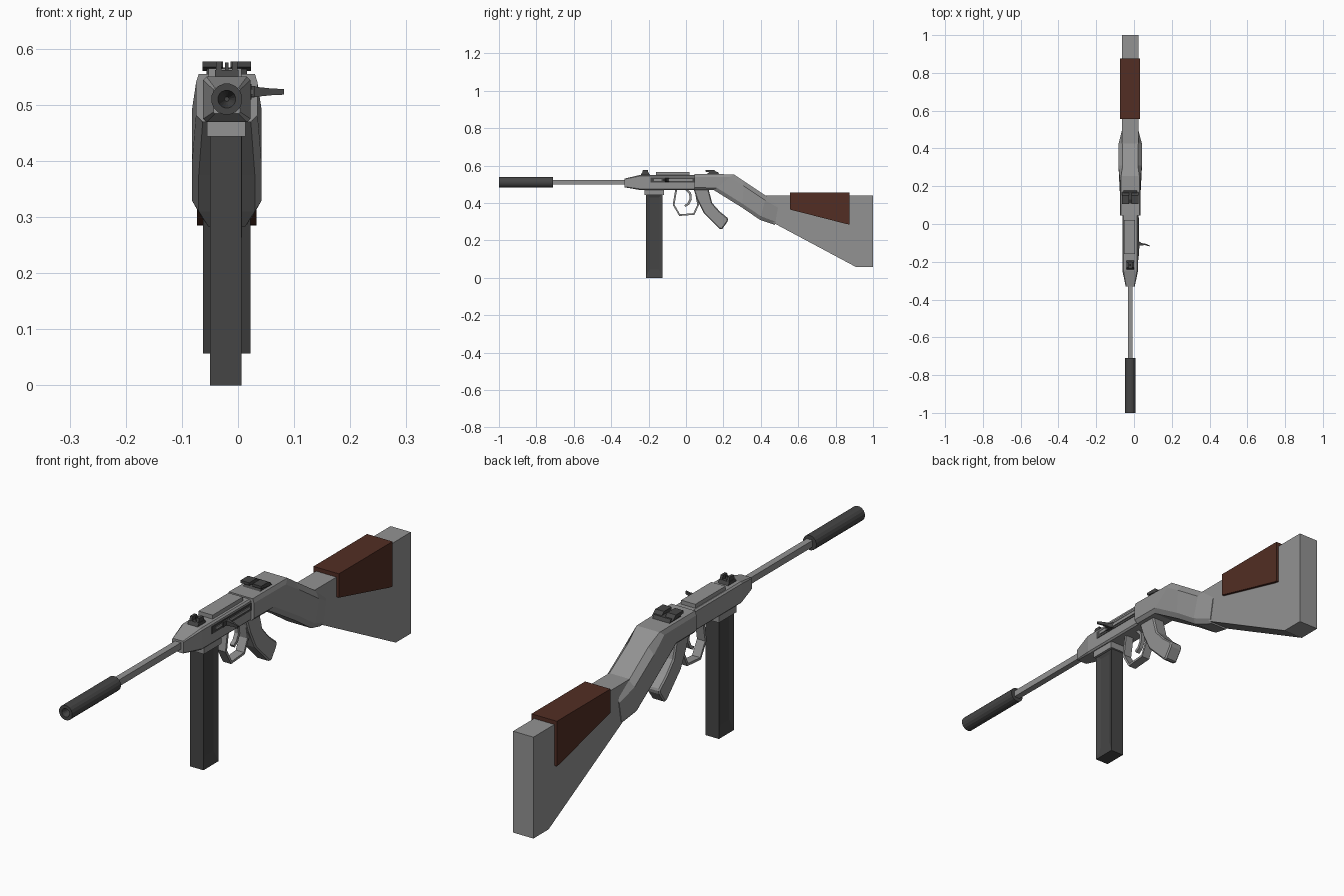
import bpy, bmesh, math
from mathutils import Vector

if "Cube" in bpy.data.objects:
    bpy.data.objects.remove(bpy.data.objects["Cube"])

CX = -0.02  # centre line of the gun


def material(name, rgb):
    m = bpy.data.materials.new(name)
    m.diffuse_color = (*rgb, 1)
    m.use_nodes = True
    m.node_tree.nodes["Principled BSDF"].inputs["Base Color"].default_value = m.diffuse_color
    return m


GREY = material("grey metal", (0.29, 0.29, 0.29))
DARK = material("dark metal", (0.06, 0.06, 0.06))
WOOD = material("brown wood", (0.085, 0.027, 0.017))


def finish(name, bm, mat):
    bmesh.ops.recalc_face_normals(bm, faces=bm.faces)
    me = bpy.data.meshes.new(name)
    bm.to_mesh(me)
    bm.free()
    me.materials.append(mat)
    ob = bpy.data.objects.new(name, me)
    bpy.context.collection.objects.link(ob)
    return ob


def loft(name, rings, mat, caps=True):
    """Skin a list of equal-length point rings."""
    bm = bmesh.new()
    rows = [[bm.verts.new(p) for p in r] for r in rings]
    n = len(rows[0])
    for a, b in zip(rows, rows[1:]):
        for i in range(n):
            j = (i + 1) % n
            bm.faces.new((a[i], a[j], b[j], b[i]))
    if caps:
        bm.faces.new(rows[0])
        bm.faces.new(rows[-1])
    return finish(name, bm, mat)


def plate(name, yz, half, mat, cx=CX):
    """Side profile (y, z) extruded across the width."""
    return loft(name, [[(cx + s * half, y, z) for y, z in yz] for s in (-1, 1)], mat)


def box(name, x0, x1, y0, y1, z0, z1, mat):
    return plate(name, [(y0, z0), (y1, z0), (y1, z1), (y0, z1)], (x1 - x0) / 2, mat, (x0 + x1) / 2)


def strip(name, path, thick, half, mat):
    """Flat band following a (y, z) path."""
    rings = []
    for i, p in enumerate(path):
        d = Vector(path[min(i + 1, len(path) - 1)]) - Vector(path[max(i - 1, 0)])
        n = Vector((-d.y, d.x)).normalized() * thick / 2
        a, b = Vector(p) + n, Vector(p) - n
        rings.append([(CX - half, *a), (CX + half, *a), (CX + half, *b), (CX - half, *b)])
    return loft(name, rings, mat)


def turned(name, prof, sides, mat, z=0.51):
    """Rings of (y, radius) around the bore axis."""
    return loft(name, [[(CX + r * math.cos((i + .5) * math.tau / sides), y,
                         z + r * math.sin((i + .5) * math.tau / sides))
                        for i in range(sides)] for y, r in prof], mat)


# suppressor with hollow muzzle, and square barrel
turned("suppressor", [(-0.71, 0.028), (-1.0, 0.028), (-1.0, 0.016), (-0.95, 0.004)], 16, DARK)
turned("barrel", [(-0.74, 0.0175), (-0.30, 0.0175)], 4, GREY)


# receiver: tapered nose, chamfered upper edges
def body_ring(y, h, z0, z1, c):
    return [(CX - h + c, y, z0), (CX + h - c, y, z0), (CX + h, y, z0 + c), (CX + h, y, z1 - c),
            (CX + h - c, y, z1), (CX - h + c, y, z1), (CX - h, y, z1 - c), (CX - h, y, z0 + c)]


loft("receiver", [body_ring(-0.33, 0.024, 0.484, 0.53, 0.003),
                  body_ring(-0.245, 0.042, 0.469, 0.55, 0.006),
                  body_ring(0.10, 0.042, 0.469, 0.55, 0.006)], GREY)
box("top_cover", -0.053, 0.006, -0.16, 0.02, 0.545, 0.565, GREY)
box("magazine_well", -0.055, 0.013, -0.222, -0.118, 0.443, 0.475, GREY)

# ejection slot: dark frame with a raised bolt rail
box("ejection_slot", 0.018, 0.024, -0.19, 0.05, 0.509, 0.537, DARK)
box("bolt_rail", 0.018, 0.027, -0.17, 0.035, 0.518, 0.528, GREY)
box("bolt_block", 0.018, 0.030, -0.13, -0.10, 0.514, 0.533, DARK)

# charging handle, tapering outward and slightly forward
loft("charging_handle", [[(x, y - w, 0.523 - h), (x, y + w, 0.523 - h), (x, y + w, 0.523 + h), (x, y - w, 0.523 + h)]
     for x, y, w, h in ((0.02, -0.10, 0.012, 0.011), (0.04, -0.107, 0.006, 0.008),
                        (0.06, -0.108, 0.004, 0.006), (0.082, -0.116, 0.003, 0.005))], DARK)

# magazine with recessed side panels
bm = bmesh.new()
bmesh.ops.create_cube(bm, size=1)
for v in bm.verts:
    v.co = Vector((-0.022 + v.co.x * 0.056, -0.17 + v.co.y * 0.09, 0.225 + v.co.z * 0.45))
bm.normal_update()
sides = [f for f in bm.faces if abs(f.normal.x) > 0.9]
bmesh.ops.inset_individual(bm, faces=sides, thickness=0.028)
for f in sides:
    bmesh.ops.translate(bm, verts=f.verts, vec=-f.normal * 0.007)
    for v in f.verts:
        v.co.z = 0.045 if v.co.z < 0.2 else 0.43
finish("magazine", bm, DARK)

# front sight
plate("front_sight_base", [(-0.245, 0.545), (-0.19, 0.545), (-0.20, 0.562), (-0.235, 0.562)], 0.021, DARK)
for s in (-1, 1):
    plate("front_sight_ear", [(-0.235, 0.56), (-0.20, 0.56), (-0.205, 0.577), (-0.23, 0.577)],
          0.005, DARK, CX + s * 0.014)
box("front_sight_post", CX - 0.003, CX + 0.003, -0.222, -0.212, 0.56, 0.575, DARK)

# rear sight: ramp and notched leaf
plate("rear_sight_base", [(0.10, 0.55), (0.18, 0.55), (0.17, 0.566), (0.13, 0.566)], 0.036, DARK)
for s in (-1, 1):
    plate("rear_sight_leaf", [(0.105, 0.567), (0.15, 0.56), (0.17, 0.56), (0.15, 0.577), (0.105, 0.577)],
          0.018, DARK, CX + s * 0.025)

# wrist: chamfered sections (top y, z, bottom y, z, top half width, middle half width)
WRIST = [(0.045, 0.555, 0.045, 0.469, 0.050, 0.055), (0.255, 0.553, 0.15, 0.468, 0.048, 0.055),
         (0.31, 0.517, 0.30, 0.375, 0.040, 0.062), (0.43, 0.437, 0.395, 0.31, 0.042, 0.062),
         (0.495, 0.395, 0.475, 0.283, 0.040, 0.045)]
rings = []
for ty, tz, by, bz, ht, hm in WRIST:
    top, low = Vector((0, ty, tz)), Vector((0, by, bz))
    levels = [(1, ht), (0.82, hm), (0.15, hm), (0, hm - 0.012)]
    pts = [(h, t) for t, h in levels] + [(-h, t) for t, h in reversed(levels)]
    rings.append([low.lerp(top, t) + Vector((CX + h, 0, 0)) for h, t in pts])
loft("wrist", rings, GREY)

# shoulder stock and cheek pad
plate("stock", [(0.40, 0.44), (1.0, 0.44), (1.0, 0.057), (0.91, 0.057), (0.47, 0.292), (0.40, 0.34)], 0.0425, GREY)
plate("cheek_pad", [(0.555, 0.455), (0.875, 0.455), (0.875, 0.285), (0.86, 0.287), (0.555, 0.365)], 0.053, WOOD)

# trigger guard, trigger and pistol grip
strip("trigger_guard", [(-0.052, 0.475), (-0.066, 0.39), (-0.034, 0.335), (0.042, 0.341), (0.065, 0.39),
                        (0.05, 0.475)], 0.010, 0.017, GREY)
strip("trigger", [(0.0, 0.475), (0.022, 0.45), (0.025, 0.42), (0.012, 0.395), (-0.006, 0.383)], 0.012, 0.008, GREY)
GRIP = [(0.04, 0.475), (0.12, 0.475), (0.14, 0.40), (0.18, 0.355), (0.226, 0.317), (0.222, 0.300),
        (0.192, 0.258), (0.178, 0.262), (0.095, 0.345), (0.06, 0.415)]
grip = plate("pistol_grip", GRIP, 0.027, GREY)
bev = grip.modifiers.new("edge chamfer", 'BEVEL')
bev.width = 0.005
bev.segments = 1
